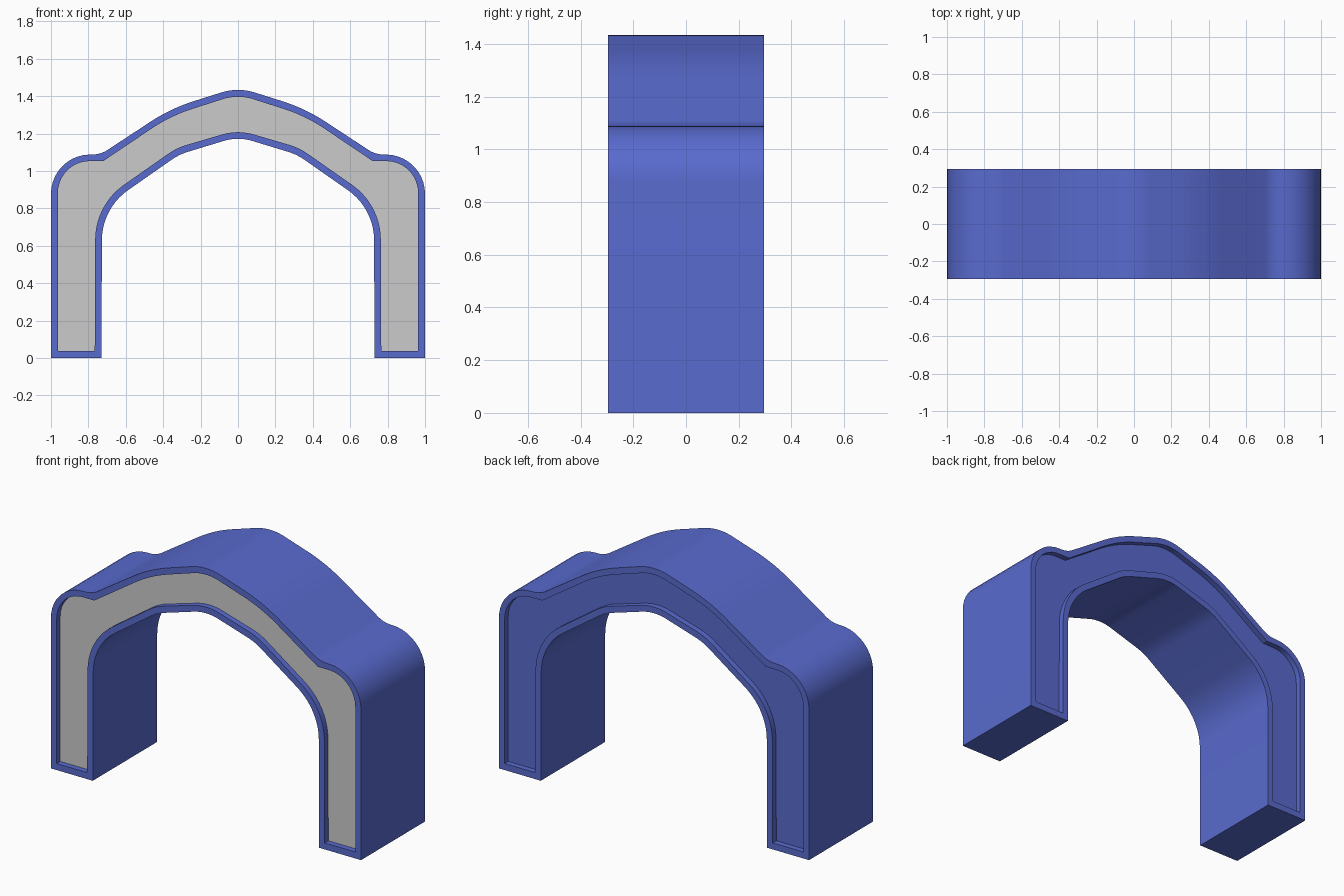
import bpy, bmesh, math
from mathutils import Vector

if "Cube" in bpy.data.objects:
    bpy.data.objects.remove(bpy.data.objects["Cube"])

HALF_DEPTH, RECESS, SEGS = 0.295, 0.033, 10

# Right-half corners (x, z, fillet radius): foot to apex for each edge
OUTER = [(1.0, 0, 0), (1.0, 1.088, 0.21), (0.735, 1.088, 0.15), (0.36, 1.334, 0.92), (0, 1.448, 0.30)]
INNER = [(0.73, 0, 0), (0.727, 0.80, 0.327), (0.315, 1.088, 0.30), (0, 1.184, 0.27)]
PANEL_OUTER = [(0.963, 0.038, 0), (0.963, 1.053, 0.17), (0.72, 1.053, 0.005), (0.36, 1.295, 0.88), (0, 1.41, 0.27)]
PANEL_INNER = [(0.766, 0.038, 0), (0.763, 0.819, 0.36), (0.327, 1.124, 0.33), (0, 1.22, 0.30)]


def mirrored(half):
    return half + [(-x, z, r) for x, z, r in reversed(half[:-1])]


def rounded_loop(outer, inner):
    """Closed 2D outline with filleted corners."""
    pts = mirrored(outer) + mirrored(inner)[::-1]
    # inner run goes back from the left foot to the right foot
    loop = []
    for i, (x, z, r) in enumerate(pts):
        p = Vector((x, z))
        if r == 0:
            loop.append(p)
            continue
        a = (Vector(pts[i - 1][:2]) - p).normalized()
        b = (Vector(pts[(i + 1) % len(pts)][:2]) - p).normalized()
        half = a.angle(b) / 2
        centre = p + (a + b).normalized() * r / math.sin(half)
        start = p + a * r / math.tan(half) - centre
        end = p + b * r / math.tan(half) - centre
        turn = math.pi - 2 * half
        for k in range(SEGS + 1):
            t = k / SEGS
            loop.append(centre + (start * math.sin((1 - t) * turn) + end * math.sin(t * turn)) / math.sin(turn))
    return loop


def finish(name, bm):
    mesh = bpy.data.meshes.new(name)
    bm.to_mesh(mesh)
    bm.free()
    obj = bpy.data.objects.new(name, mesh)
    bpy.context.collection.objects.link(obj)
    return obj


outline = rounded_loop(OUTER, INNER)
panel = rounded_loop(PANEL_OUTER, PANEL_INNER)

# Arch body: raised rim and recessed face at both ends
d = HALF_DEPTH
bm = bmesh.new()
layers = [(panel, RECESS - d), (panel, -d), (outline, -d), (outline, d), (panel, d), (panel, d - RECESS)]
rings = [[bm.verts.new((p.x, y, p.y)) for p in loop] for loop, y in layers]
for r0, r1 in zip(rings, rings[1:]):
    for i in range(len(r0)):
        j = (i + 1) % len(r0)
        bm.faces.new((r0[i], r0[j], r1[j], r1[i]))
front = bm.faces.new(rings[0])
bm.faces.new(rings[-1])
bmesh.ops.recalc_face_normals(bm, faces=bm.faces)
bmesh.ops.delete(bm, geom=[front], context='FACES_ONLY')
body = finish("arch_body", bm)
blue = bpy.data.materials.new("blue")
blue.diffuse_color = (0.10, 0.145, 0.62, 1)
blue.use_nodes = True
blue.node_tree.nodes["Principled BSDF"].inputs["Base Color"].default_value = blue.diffuse_color
body.data.materials.append(blue)
bpy.context.view_layer.objects.active = body
body.select_set(True)
bpy.ops.object.shade_smooth_by_angle(angle=math.radians(30))

# Grey panel set into the front recess
bm = bmesh.new()
face = bm.faces.new([bm.verts.new((p.x, RECESS - d, p.y)) for p in panel])
face.normal_update()
if face.normal.y > 0:
    face.normal_flip()
finish("front_panel", bm)
